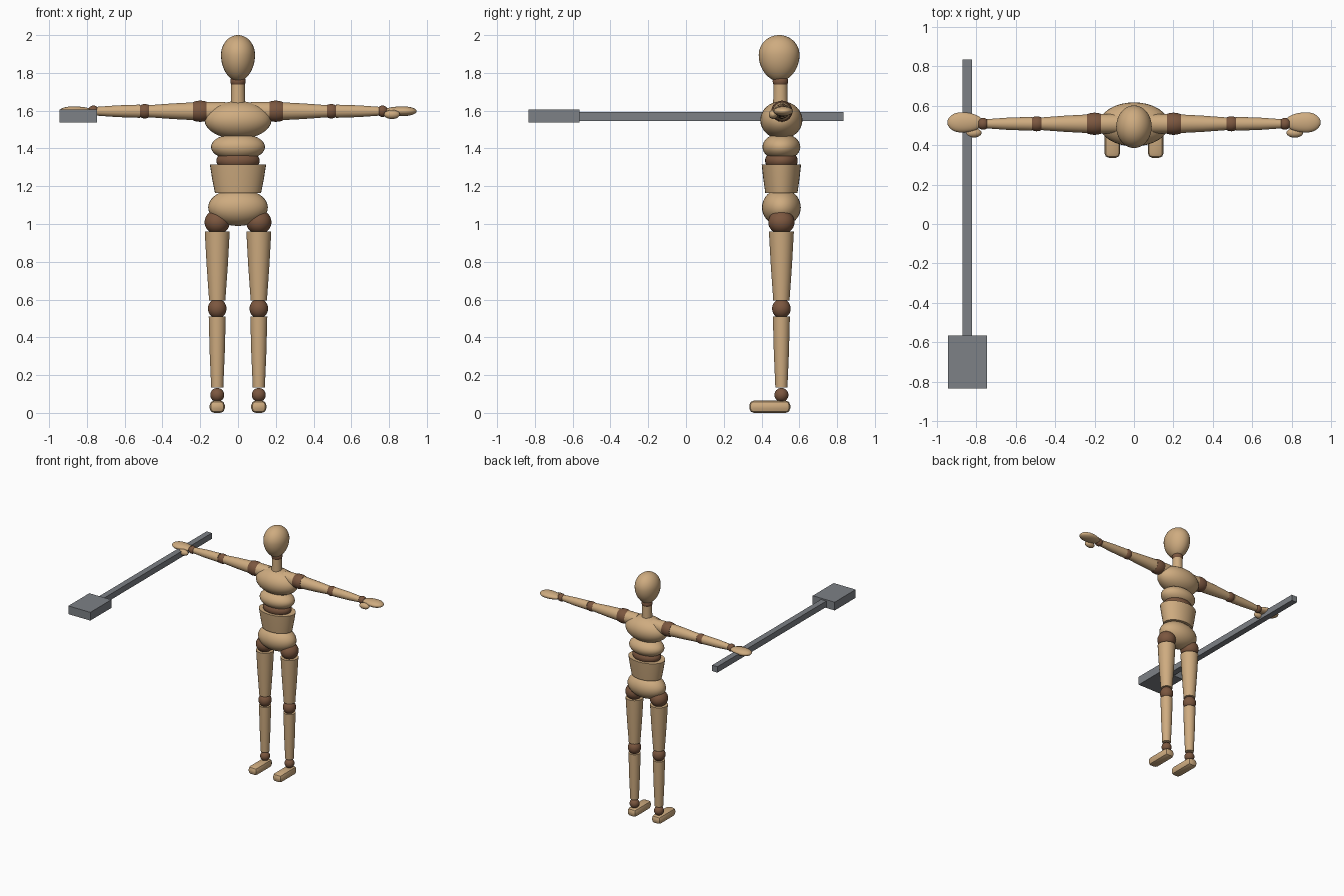
import bpy, bmesh, math
from mathutils import Matrix

cube = bpy.data.objects.get("Cube")
if cube:
    bpy.data.objects.remove(cube, do_unlink=True)


def material(name, rgb):
    m = bpy.data.materials.new(name)
    m.use_nodes = True
    m.diffuse_color = (*rgb, 1)
    m.node_tree.nodes["Principled BSDF"].inputs["Base Color"].default_value = (*rgb, 1)
    return m


wood = material("light wood", (0.62, 0.41, 0.215))
dark = material("dark wood", (0.2, 0.095, 0.05))
metal = material("grey metal", (0.205, 0.22, 0.24))


def finish(name, bm, mat, matrix=Matrix()):
    bmesh.ops.recalc_face_normals(bm, faces=bm.faces)
    me = bpy.data.meshes.new(name)
    bm.to_mesh(me)
    bm.free()
    me.materials.append(mat)
    me.shade_smooth()
    me.set_sharp_from_angle(angle=math.radians(35))
    ob = bpy.data.objects.new(name, me)
    bpy.context.scene.collection.objects.link(ob)
    ob.matrix_world = matrix
    return ob


def turned(name, profile, mat, at=(0, 0, 0), sx=1, sy=1, side=0, n=32):
    """Lathe (height, radius) pairs; side = +1/-1 lays the axis along x."""
    bm = bmesh.new()
    rings = []
    for t, r in profile:
        rings.append([bm.verts.new((r * sx * math.cos(i * math.tau / n),
                                    r * sy * math.sin(i * math.tau / n), t))
                      for i in range(n)])
    for a, b in zip(rings, rings[1:]):
        for i in range(n):
            j = (i + 1) % n
            bm.faces.new((a[i], a[j], b[j], b[i]))
    bm.faces.new(rings[0])
    bm.faces.new(rings[-1])
    matrix = Matrix.Translation(at) @ Matrix.Rotation(side * math.pi / 2, 4, 'Y')
    return finish(name, bm, mat, matrix)


def bulge(centre, half, radius, low=-1, high=1, power=1, steps=16):
    """Ellipse profile, cut off at low and high (fractions of half)."""
    a0, a1 = math.acos(-max(low, -0.999)), math.acos(-min(high, 0.999))
    angles = [a0 + (a1 - a0) * i / steps for i in range(steps + 1)]
    return [(centre - half * math.cos(a), radius * math.sin(a) ** power) for a in angles]


def box(name, mat, lo, hi, bevel=0, segments=2):
    bm = bmesh.new()
    bmesh.ops.create_cube(bm, size=1)
    for v in bm.verts:
        v.co = [(a + b) / 2 + c * (b - a) for a, b, c in zip(lo, hi, v.co)]
    if bevel:
        bmesh.ops.bevel(bm, geom=bm.edges[:], offset=bevel, segments=segments,
                        profile=0.5, affect='EDGES')
    return finish(name, bm, mat)


Y = 0.505      # body axis
ARM_Z = 1.597  # arm axis
LEG_X = 0.11
mid = (0, Y, 0)

# Head and neck
egg = bulge(1.895, 0.142, 0.09, high=0, power=1.15) + bulge(1.895, 0.105, 0.09, low=0)[1:]
turned("head", egg, wood, (0, 0.493, 0), sy=1.2)
turned("neck_joint", bulge(1.755, 0.035, 0.041, -0.6, 0.6), dark, (0, 0.5, 0))
turned("neck", [(1.62, 0.039), (1.745, 0.036)], wood, (0, 0.5, 0))

# Torso
turned("chest", bulge(1.55, 0.1, 0.177), wood, mid, sy=0.63)
turned("ribs", bulge(1.408, 0.072, 0.143), wood, mid, sy=0.7)
turned("waist_joint", bulge(1.335, 0.06, 0.115, -0.6, 0.8), dark, mid, sy=0.75)
turned("waist", [(1.165, 0.122), (1.24, 0.137), (1.315, 0.149)], wood, mid, sy=0.7)
turned("pelvis", bulge(1.088, 0.098, 0.158, high=0.8), wood, mid, sy=0.65)

for side, label in ((1, "left"), (-1, "right")):
    # Arms
    shoulder = (0, Y + 0.003, ARM_Z)

    def arm_part(name, profile, mat, **kw):
        turned(f"{label}_{name}", profile, mat, shoulder, side=side, **kw)

    arm_part("shoulder_socket", [(0.07, 0.05), (0.172, 0.05)], wood)
    arm_part("shoulder_joint", bulge(0.2, 0.075, 0.056, -0.5, 0.5), dark)
    arm_part("upper_arm", [(0.236, 0.047), (0.35, 0.041), (0.47, 0.032)], wood)
    arm_part("elbow_joint", bulge(0.493, 0.042, 0.038, -0.65, 0.65), dark)
    arm_part("forearm", [(0.518, 0.035), (0.64, 0.031), (0.75, 0.023)], wood)
    arm_part("wrist_joint", bulge(0.765, 0.03, 0.03, -0.75, 0.75), dark)
    hand = bulge(0.875, 0.11, 0.051, low=-0.88, high=0) + bulge(0.875, 0.071, 0.051, low=0)[1:]
    turned(f"{label}_hand", hand, wood, (0, Y + 0.01, ARM_Z), sx=0.5, side=side)
    turned(f"{label}_thumb", bulge(0.815, 0.042, 0.024), wood,
           (0, 0.462, 1.58), side=side)

    # Legs
    hip = (side * LEG_X, Y, 0)

    def leg_part(name, profile, mat, **kw):
        turned(f"{label}_{name}", profile, mat, hip, **kw)

    leg_part("hip_joint", bulge(1.01, 0.064, 0.067, low=-0.85), dark, sy=1.04)
    leg_part("thigh", [(0.595, 0.043), (0.78, 0.056), (0.96, 0.066)], wood)
    leg_part("knee_joint", bulge(0.552, 0.052, 0.049, -0.82, 0.82), dark)
    leg_part("shin", [(0.135, 0.032), (0.32, 0.04), (0.51, 0.045)], wood)
    leg_part("ankle_joint", bulge(0.095, 0.037, 0.037), dark)
    x = side * LEG_X
    box(f"{label}_foot", wood, (x - 0.04, 0.335, 0), (x + 0.04, 0.552, 0.065), 0.024)

# Hammer held in the right hand
box("hammer_handle", metal, (-0.868, -0.57, 1.546), (-0.82, 0.835, 1.594))
box("hammer_head", metal, (-0.944, -0.835, 1.538), (-0.746, -0.565, 1.605))
